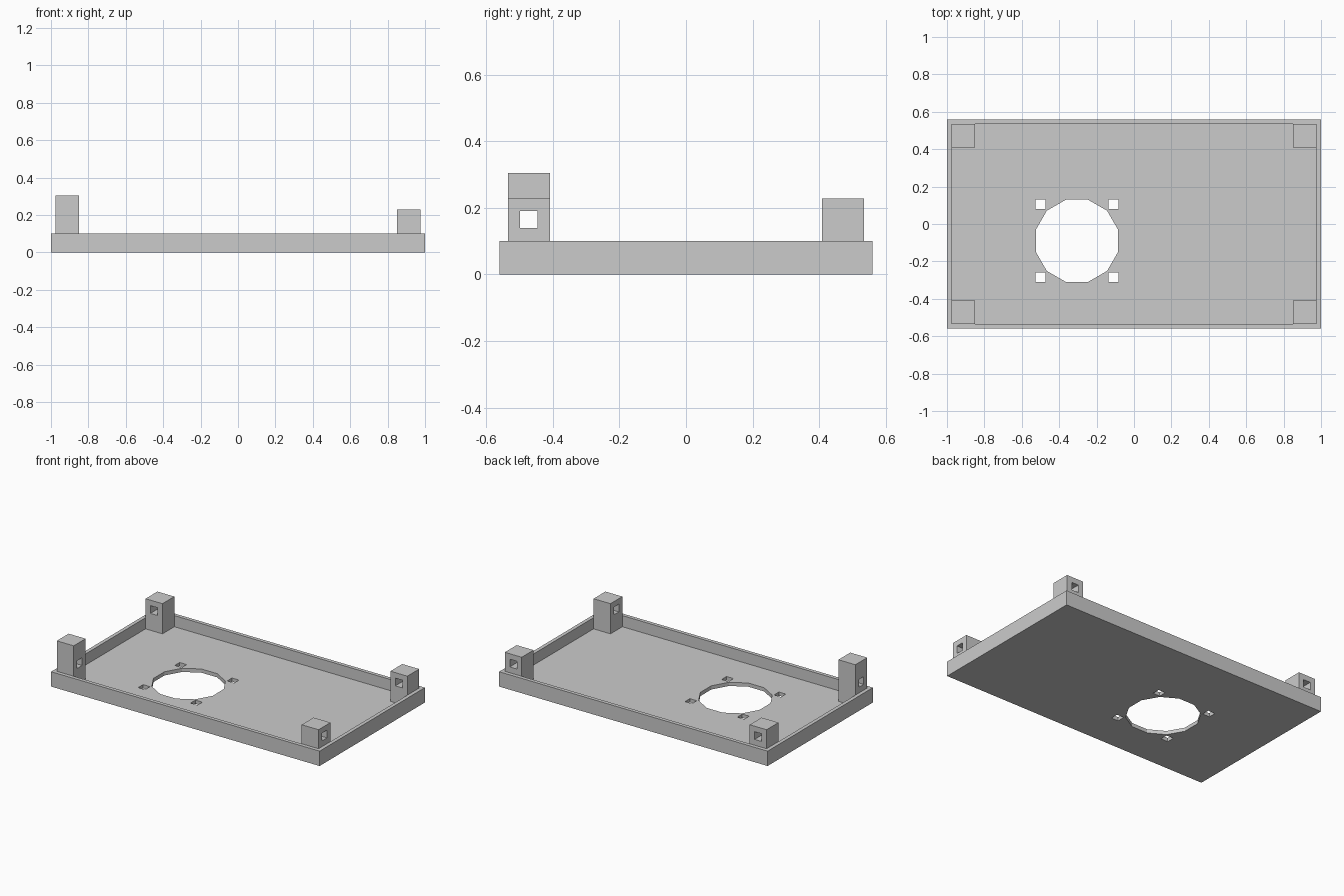
import bpy, math

if "Cube" in bpy.data.objects:
    bpy.data.objects.remove(bpy.data.objects["Cube"])

HX, HY, H = 1.0, 0.56, 0.10      # tray half sizes and height
T = 0.025                        # wall and floor thickness
POST, HOLE = 0.126, 0.052        # post width and screw hole width


def box(name, lo, hi):
    bpy.ops.mesh.primitive_cube_add(size=1, location=[(a + b) / 2 for a, b in zip(lo, hi)])
    o = bpy.context.object
    o.name = name
    o.scale = [b - a for a, b in zip(lo, hi)]
    bpy.ops.object.transform_apply(location=True, rotation=False, scale=True)
    return o


def cut(target, cutter):
    m = target.modifiers.new("cut", 'BOOLEAN')
    m.operation, m.solver, m.object = 'DIFFERENCE', 'EXACT', cutter
    bpy.context.view_layer.objects.active = target
    bpy.ops.object.modifier_apply(modifier=m.name)
    bpy.data.objects.remove(cutter, do_unlink=True)


# Shallow open tray
tray = box("tray", (-HX, -HY, 0), (HX, HY, H))
cut(tray, box("tray_cavity", (-HX + T, -HY + T, T), (HX - T, HY - T, H + 0.1)))

# Twelve-sided fan opening with a flat at the top and four square screw holes
FX, FY = -0.305, -0.09
bpy.ops.mesh.primitive_cylinder_add(vertices=12, radius=0.22 / math.cos(math.pi / 12),
                                    depth=0.2, location=(FX, FY, 0),
                                    rotation=(0, 0, math.pi / 12))
cut(tray, bpy.context.object)
for sx in (-1, 1):
    for sy in (-1, 1):
        x, y, r = FX + sx * 0.195, FY + sy * 0.195, HOLE / 2
        cut(tray, box("screw_cutter", (x - r, y - r, -0.1), (x + r, y + r, 0.1)))

# Corner posts: front pair drilled along x, back pair along y
for side, sx in (("left", -1), ("right", 1)):
    for end, sy in (("front", -1), ("back", 1)):
        top = 0.305 if (sx, sy) == (-1, -1) else 0.228
        x, y, p = sx * (HX - T - POST / 2), sy * (HY - T - POST / 2), POST / 2
        post = box(f"{end}_{side}_post", (x - p, y - p, T), (x + p, y + p, top))
        rx, ry = (0.1, HOLE / 2) if sy < 0 else (HOLE / 2, 0.1)
        cut(post, box("post_cutter", (x - rx, y - ry, 0.139), (x + rx, y + ry, 0.191)))
